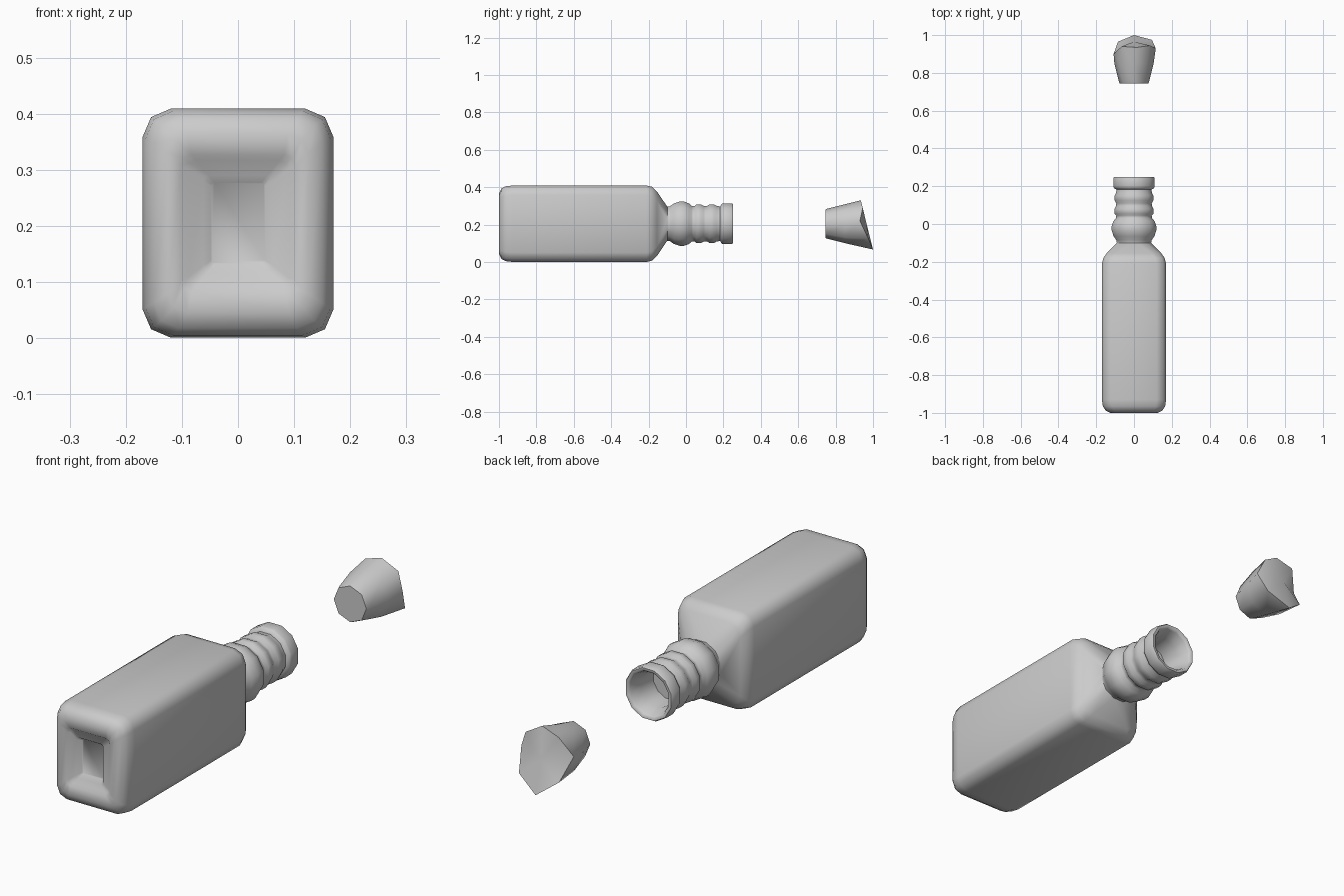
import bpy, bmesh, math

if "Cube" in bpy.data.objects:
    bpy.data.objects.remove(bpy.data.objects["Cube"])

ZC = 0.205  # height of the bottle axis


def box_ring(y, w, h, c):
    """12-point rectangle with rounded corners, half sizes w and h."""
    k = 0.3 * c
    q = [(w, h - c), (w - k, h - k), (w - c, h)]
    pts = (q + [(-x, z) for x, z in reversed(q)]
           + [(-x, -z) for x, z in q] + [(x, -z) for x, z in reversed(q)])
    return [(x, y, ZC + z) for x, z in pts]


def round_ring(y, r, n=12, squash=1.0):
    """Circle of n points around the axis."""
    return [(r * math.cos(math.tau * (i + 0.5) / n), y,
             ZC + squash * r * math.sin(math.tau * (i + 0.5) / n)) for i in range(n)]


def loft(name, rings, tip=None, angle=60):
    """Skin consecutive rings, close both ends (the last one to a point if given)."""
    bm = bmesh.new()
    vs = [[bm.verts.new(p) for p in r] for r in rings]
    n = len(vs[0])
    for a, b in zip(vs, vs[1:]):
        for i in range(n):
            j = (i + 1) % n
            bm.faces.new((a[i], a[j], b[j], b[i]))
    bm.faces.new(vs[0])
    if tip:
        t = bm.verts.new(tip)
        for i in range(n):
            bm.faces.new((vs[-1][i], vs[-1][(i + 1) % n], t))
    else:
        bm.faces.new(vs[-1])
    bmesh.ops.recalc_face_normals(bm, faces=bm.faces[:])
    me = bpy.data.meshes.new(name)
    bm.to_mesh(me)
    bm.free()
    ob = bpy.data.objects.new(name, me)
    bpy.context.collection.objects.link(ob)
    bpy.context.view_layer.objects.active = ob
    ob.select_set(True)
    bpy.ops.object.shade_smooth_by_angle(angle=math.radians(angle))
    ob.select_set(False)
    return ob


# Bottle: recessed base, square body, shoulder
body = [box_ring(*r) for r in [
    (-0.965, 0.048, 0.072, 0.006), (-0.985, 0.062, 0.085, 0.01),
    (-0.985, 0.090, 0.112, 0.015), (-0.997, 0.102, 0.122, 0.02),
    (-1.000, 0.125, 0.160, 0.035), (-0.988, 0.150, 0.187, 0.045),
    (-0.965, 0.165, 0.200, 0.05), (-0.93, 0.170, 0.204, 0.05),
    (-0.21, 0.170, 0.204, 0.05), (-0.18, 0.162, 0.197, 0.05),
    (-0.155, 0.145, 0.172, 0.05)]]

# Neck: bulge, two rings, lip, then the opening
neck = [round_ring(y, r) for y, r in [
    (-0.10, 0.094), (-0.085, 0.097), (-0.065, 0.112), (-0.035, 0.122), (-0.01, 0.122),
    (0.015, 0.113), (0.03, 0.099), (0.045, 0.097), (0.055, 0.107), (0.08, 0.107),
    (0.095, 0.099), (0.11, 0.097), (0.125, 0.106), (0.15, 0.106), (0.165, 0.098),
    (0.183, 0.096), (0.19, 0.110), (0.20, 0.113), (0.243, 0.113), (0.25, 0.109),
    (0.25, 0.098), (0.24, 0.092), (0.19, 0.076), (0.11, 0.076)]]
loft("bottle", body + neck)

# Stopper: tapered plug with an uneven slanted end
end = [(0.115, 0.93, 0.22), (0.085, 0.945, 0.29), (0.015, 0.935, 0.33), (-0.065, 0.94, 0.305),
       (-0.108, 0.90, 0.22), (-0.085, 0.965, 0.13), (0.0, 1.0, 0.067), (0.095, 0.975, 0.125)]


def plug_ring(y, r):
    return [(r * math.cos(math.tau * i / 8), y, ZC + r * math.sin(math.tau * i / 8))
            for i in range(8)]


loft("stopper", [plug_ring(0.745, 0.076), plug_ring(0.755, 0.08), plug_ring(0.85, 0.104), end],
     tip=(0.0, 0.965, 0.205), angle=50)
